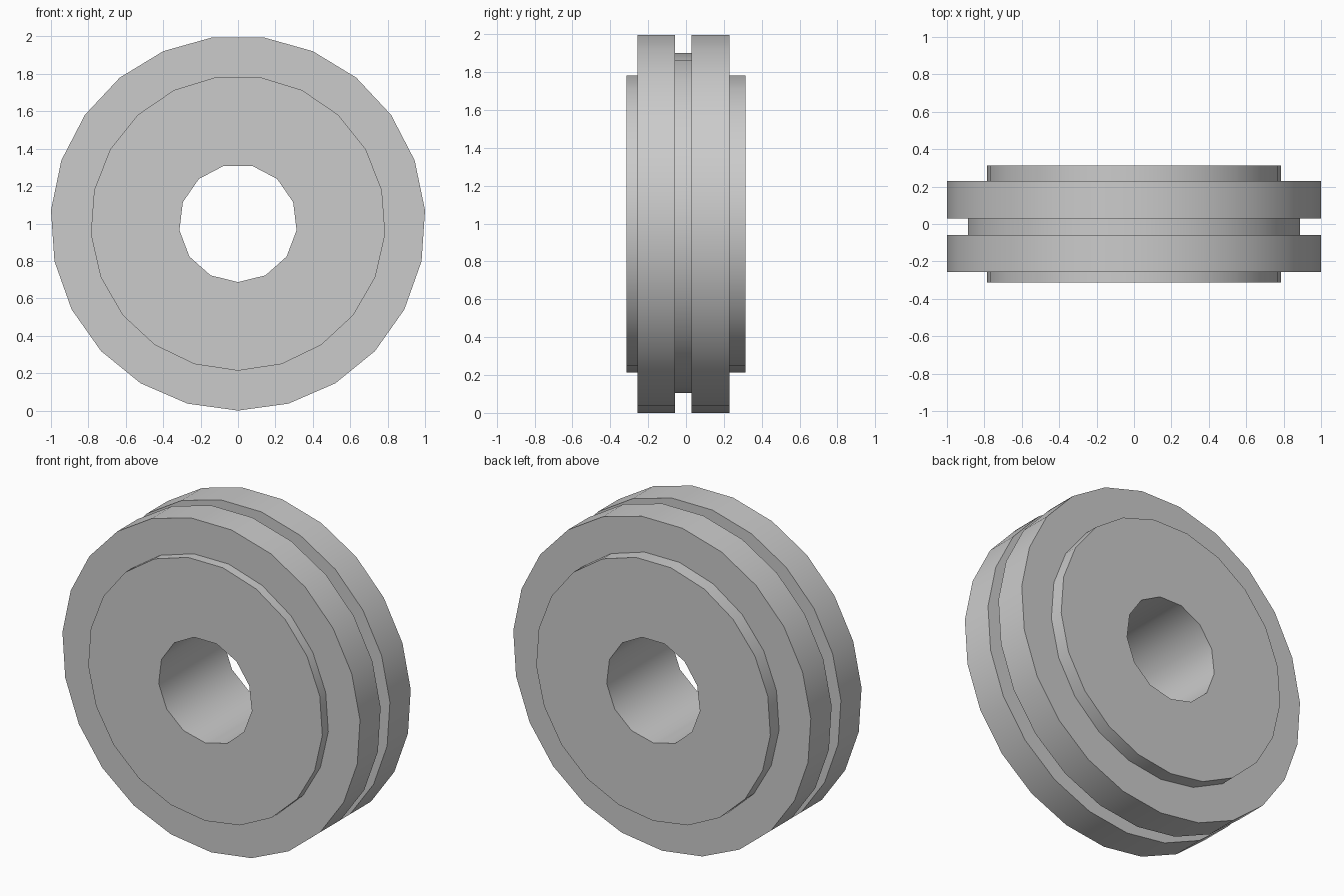
import bpy, bmesh, math

if "Cube" in bpy.data.objects:
    bpy.data.objects.remove(bpy.data.objects["Cube"])

AXLE_Z = 1.0023
bm = bmesh.new()


def ring(radius, sides, y):
    """Closed polygon around the axle with a corner pointing straight down."""
    verts = []
    for i in range(sides):
        a = 2 * math.pi * i / sides
        verts.append(bm.verts.new((radius * math.sin(a), y, AXLE_Z - radius * math.cos(a))))
    return [bm.edges.new((verts[i], verts[(i + 1) % sides])) for i in range(sides)]


def barrel(radius, sides, y0, y1):
    """Round wall between two depths; returns both rim loops."""
    a, b = ring(radius, sides, y0), ring(radius, sides, y1)
    bmesh.ops.bridge_loops(bm, edges=a + b)
    return a, b


def annulus(inner, outer):
    """Flat face between two rims of different side counts."""
    bmesh.ops.triangle_fill(bm, use_beauty=True, use_dissolve=False,
                            edges=inner + outer, normal=(0, 1, 0))


# Round walls: bore, hubs, flanges and groove
bore = barrel(0.3155, 13, -0.314, 0.314)
front_hub = barrel(0.789, 21, -0.314, -0.257)
front_flange = barrel(1.0023, 23, -0.257, -0.059)
groove = barrel(0.897, 22, -0.059, 0.03)
back_flange = barrel(1.0023, 23, 0.03, 0.23)
back_hub = barrel(0.789, 21, 0.23, 0.314)

# Flat steps joining the walls
annulus(bore[0], front_hub[0])
annulus(front_hub[1], front_flange[0])
annulus(groove[0], front_flange[1])
annulus(groove[1], back_flange[0])
annulus(back_hub[0], back_flange[1])
annulus(bore[1], back_hub[1])
bmesh.ops.recalc_face_normals(bm, faces=bm.faces[:])

mesh = bpy.data.meshes.new("grooved_wheel")
bm.to_mesh(mesh)
bm.free()
wheel = bpy.data.objects.new("grooved_wheel", mesh)
bpy.context.collection.objects.link(wheel)

grey = bpy.data.materials.new("light_grey")
grey.diffuse_color = (0.6, 0.6, 0.6, 1)
grey.use_nodes = True
grey.node_tree.nodes["Principled BSDF"].inputs["Base Color"].default_value = grey.diffuse_color
mesh.materials.append(grey)

# Smooth round walls, crisp rims
bpy.context.view_layer.objects.active = wheel
wheel.select_set(True)
bpy.ops.object.shade_smooth_by_angle(angle=math.radians(30))
